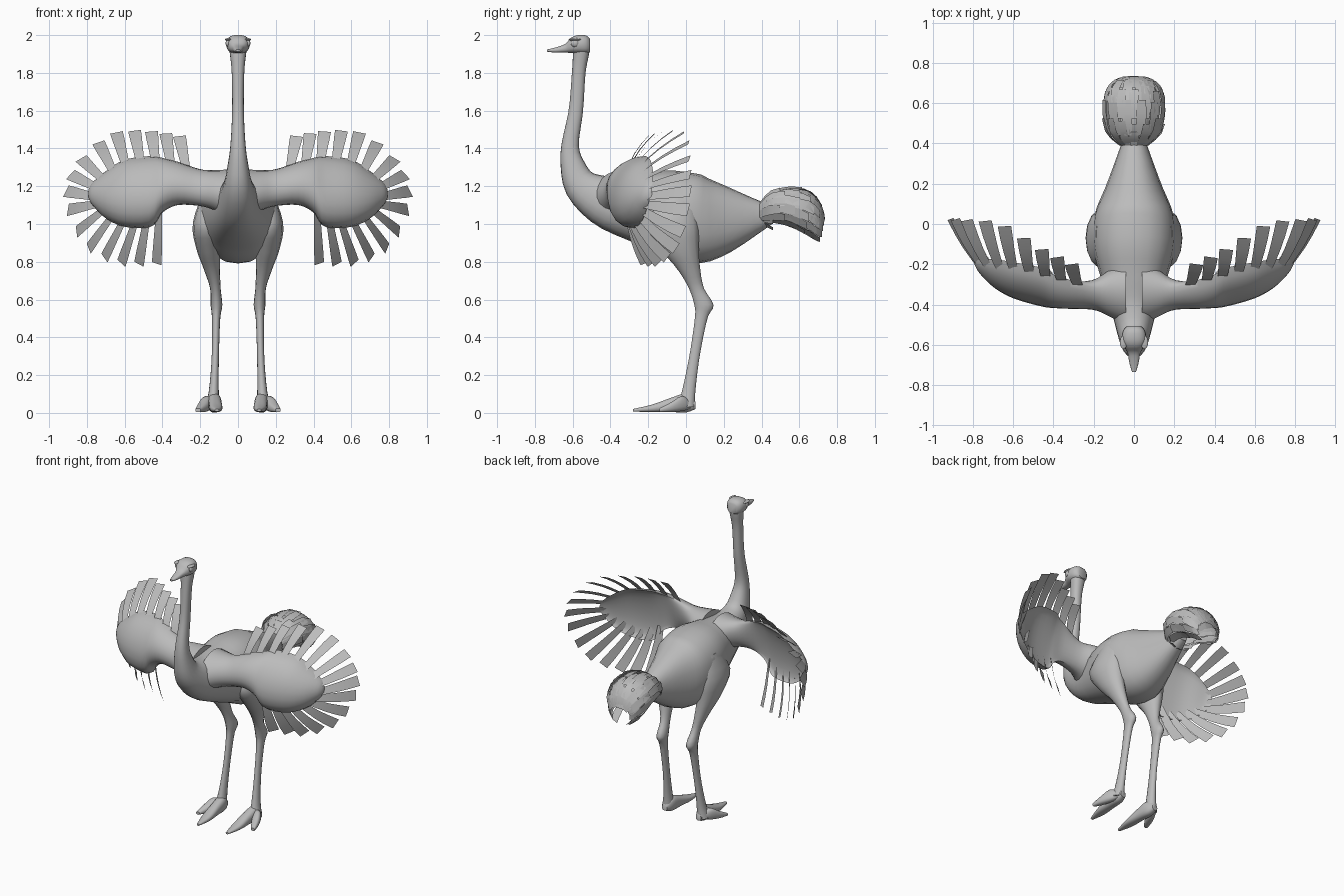
import bpy, bmesh, math, random
from mathutils import Vector, Matrix

random.seed(4)
if "Cube" in bpy.data.objects:
    bpy.data.objects.remove(bpy.data.objects["Cube"])

# One plain grey for the whole bird
grey = bpy.data.materials.new("plain grey")
grey.use_nodes = True
tone = (0.5, 0.5, 0.5, 1)
grey.diffuse_color = tone
grey.node_tree.nodes["Principled BSDF"].inputs["Base Color"].default_value = tone


def spline(points, count):
    """Sample a smooth curve through tuples of any length."""
    pts = [Vector(p) for p in points]
    pts = [2 * pts[0] - pts[1]] + pts + [2 * pts[-1] - pts[-2]]
    spans = len(pts) - 3
    out = []
    for i in range(count):
        u = i / (count - 1) * spans
        k = min(int(u), spans - 1)
        t = u - k
        a, b, c, d = pts[k:k + 4]
        out.append(b + (c - a) * (t / 2) + (2 * a - 5 * b + 4 * c - d) * (t * t / 2)
                   + (3 * b - a - 3 * c + d) * (t ** 3 / 2))
    return out


def finish(name, bm, mirrored=False):
    mesh = bpy.data.meshes.new(name)
    bm.to_mesh(mesh)
    bm.free()
    mesh.materials.append(grey)
    obj = bpy.data.objects.new(name, mesh)
    bpy.context.collection.objects.link(obj)
    bpy.ops.object.select_all(action="DESELECT")
    obj.select_set(True)
    bpy.context.view_layer.objects.active = obj
    bpy.ops.object.shade_smooth_by_angle(angle=math.radians(50))
    if mirrored:
        obj.modifiers.new("Mirror", "MIRROR").use_mirror_merge = False


def oval(centre, side, up, n=18, power=1):
    """Ring of points; a power below one makes it boxier."""
    def shape(v):
        return math.copysign(abs(v) ** power, v)
    steps = [2 * math.pi * i / n for i in range(n)]
    return [Vector(centre) + Vector(side) * shape(math.cos(a)) + Vector(up) * shape(math.sin(a))
            for a in steps]


def loft(name, rings, mirrored=False):
    bm = bmesh.new()
    loops = [[bm.verts.new(p) for p in ring] for ring in rings]
    n = len(loops[0])
    for a, b in zip(loops, loops[1:]):
        for i in range(n):
            j = (i + 1) % n
            bm.faces.new((a[i], a[j], b[j], b[i]))
    bm.faces.new(loops[0])
    bm.faces.new(loops[-1])
    bmesh.ops.recalc_face_normals(bm, faces=bm.faces)
    finish(name, bm, mirrored)


def strip(bm, path, across, widths, facing):
    """Add one flat feather blade along a path."""
    rows = [[bm.verts.new(p - across * w), bm.verts.new(p + across * w)]
            for p, w in zip(path, widths)]
    for a, b in zip(rows, rows[1:]):
        face = bm.faces.new((a[0], a[1], b[1], b[0]))
        face.normal_update()
        if face.normal.dot(facing) < 0:
            face.normal_flip()


# Neck and body, one tube: y, z, half depth, half width
trunk = spline([(-.55, 1.96, .042, .05), (-.556, 1.9, .042, .043), (-.568, 1.8, .036, .033),
                (-.583, 1.6, .038, .031), (-.613, 1.42, .046, .04), (-.6, 1.31, .065, .055),
                (-.55, 1.2, .095, .078), (-.42, 1.12, .14, .115), (-.25, 1.085, .185, .17),
                (-.1, 1.065, .222, .205), (.05, 1.025, .237, .195), (.2, 1.025, .187, .135),
                (.4, 1.045, .078, .062), (.47, 1.06, .04, .04)], 43)
rings = []
for i, (y, z, depth, width) in enumerate(trunk):
    before, after = trunk[max(i - 1, 0)], trunk[min(i + 1, len(trunk) - 1)]
    along = Vector((0, after[0] - before[0], after[1] - before[1])).normalized()
    rings.append(oval((0, y, z), (width, 0, 0), Vector((0, -along.z, along.y)) * depth, 20, .88))
loft("body_and_neck", rings)


def along_y(name, x, stations, count, mirrored=False, drift=0):
    """Tube running front to back from y, z, half height, half width."""
    data = spline(stations, count)
    loft(name, [oval((x + drift * i / count, y, z), (w, 0, 0), (0, 0, h), 18, .8)
                for i, (y, z, h, w) in enumerate(data)], mirrored)


# Head with flat beak
along_y("head", 0, [(-.507, 1.945, .035, .035), (-.53, 1.95, .049, .055),
                    (-.575, 1.951, .049, .062), (-.61, 1.945, .04, .05),
                    (-.64, 1.93, .023, .032), (-.69, 1.921, .014, .023),
                    (-.735, 1.918, .006, .01)], 19)

# Eyes under brow ridges
for name, size, place in (("eye", (.012, .022, .02), (.054, -.588, 1.957)),
                          ("brow", (.018, .034, .007), (.052, -.588, 1.977))):
    bm = bmesh.new()
    bmesh.ops.create_uvsphere(bm, u_segments=14, v_segments=8, radius=1)
    bmesh.ops.scale(bm, vec=size, verts=bm.verts)
    bmesh.ops.translate(bm, vec=place, verts=bm.verts)
    finish(name, bm, True)

# Legs from thigh to foot: x, y, z, half depth, half width
leg = spline([(.14, -.05, 1.16, .09, .05), (.162, -.075, 1.0, .145, .078),
              (.157, -.035, .87, .105, .064), (.138, .015, .76, .062, .043),
              (.12, .055, .66, .041, .028), (.114, .095, .57, .052, .031),
              (.116, .08, .5, .034, .022), (.12, .045, .3, .028, .019),
              (.128, .015, .12, .036, .026), (.135, 0, .03, .048, .04)], 30)
loft("leg", [oval((x, y, z), (w, 0, 0), (0, d, 0), 14) for x, y, z, d, w in leg], True)

# Two toes on each foot
along_y("long_toe", .13, [(.05, .04, .02, .02), (0, .052, .05, .035), (-.08, .042, .038, .035),
                          (-.18, .024, .02, .033), (-.28, .014, .007, .01)], 14, True, -.02)
along_y("outer_toe", .14, [(.03, .04, .015, .015), (-.02, .05, .04, .028),
                           (-.08, .03, .026, .028), (-.14, .014, .01, .014)], 10, True, .08)

# Cupped wings: x, top, bottom, rim y, front y, back y
wing = spline([(.04, 1.29, 1.02, -.35, -.5, -.2), (.12, 1.285, 1.07, -.34, -.46, -.23),
               (.2, 1.29, 1.095, -.335, -.425, -.28), (.32, 1.33, 1.1, -.3, -.42, -.3),
               (.4, 1.35, 1.06, -.28, -.415, -.3), (.46, 1.36, .985, -.255, -.405, -.3),
               (.6, 1.34, .985, -.225, -.365, -.275), (.7, 1.28, 1.03, -.2, -.31, -.235),
               (.77, 1.22, 1.1, -.19, -.24, -.205), (.792, 1.18, 1.14, -.185, -.2, -.18)], 31)
rings = []
for x, top, bottom, rim, front, back in wing:
    ring = []
    for i in range(20):
        a = 2 * math.pi * i / 20
        bulge = (front - rim) if math.sin(a) > 0 else (back - rim)
        lean = .2 * (top - bottom) / 2 * math.cos(a)
        ring.append(Vector((x, rim + lean + bulge * abs(math.sin(a)),
                            (top + bottom) / 2 + (top - bottom) / 2 * math.cos(a))))
    rings.append(ring)
loft("wing", rings, True)

# Wing feathers fanned around the rim, rooted behind it
count = 16
roots = spline([(.28, -.29, 1.32), (.45, -.25, 1.345), (.62, -.21, 1.32), (.75, -.19, 1.23),
                (.775, -.19, 1.12), (.69, -.22, 1.04), (.56, -.27, .99), (.42, -.3, 1.03)], count)
tips = spline([(.31, -.2, 1.465), (.47, -.12, 1.49), (.67, 0, 1.475), (.86, .02, 1.31),
               (.91, .02, 1.12), (.81, -.04, .89), (.63, -.14, .795), (.43, -.22, .79)], count)
bm = bmesh.new()
for i, (root, tip) in enumerate(zip(roots, tips)):
    axis = (tip - root).normalized()
    root = root - axis * .06
    across = tips[min(i + 1, count - 1)] - tips[max(i - 1, 0)]
    across = (across - axis * across.dot(axis)).normalized()
    across = Matrix.Rotation(math.radians(-22), 3, axis) @ across
    outward = Vector((axis.x, -.5, axis.z)) * .015
    path = [root.lerp(tip, t) + outward * math.sin(math.pi * t) for t in (0, .25, .5, .75, 1)]
    strip(bm, path, across, (.02, .024, .028, .032, .034), Vector((-axis.x, 1, -axis.z)))
finish("wing_feathers", bm, True)

# Rounded tail of overlapping feather rows: y, z, half width, half height
dome = spline([(.39, 1.06, .07, .05), (.45, 1.09, .13, .08), (.55, 1.09, .15, .1),
               (.65, 1.055, .142, .118), (.71, 1.01, .1, .1), (.735, .99, .045, .05)], 41)


def dome_point(v, angle, scale):
    y, z, w, h = dome[max(0, min(40, round(v * 40)))]
    return Vector((w * scale * math.sin(angle), y, z + h * scale * math.cos(angle)))


bm = bmesh.new()
for layer, spread in ((1, 150), (.75, 100)):
    for row in range(5):
        tiles = 13 - row % 2
        for i in range(tiles):
            turn = 2 * i / (tiles - 1) - 1
            angle = math.radians(spread) * turn
            reach = 1 - .2 * turn * turn
            start = row * .17 * reach
            end = min(reach, start + .32 + random.uniform(-.04, .04))
            lift = layer + random.uniform(-.05, .03)
            path = [dome_point(start + (end - start) * t, angle, lift + .06 * t)
                    for t in (0, .33, .67, 1)]
            across = Vector((math.cos(angle), 0, -math.sin(angle)))
            strip(bm, path, across, (.018, .024, .026, .022),
                  Vector((math.sin(angle), .3, math.cos(angle))))
# Short ruff where the tail leaves the body
for i in range(12):
    angle = math.tau * i / 12
    out = Vector((math.sin(angle), 0, math.cos(angle)))
    root = Vector((0, .39, 1.06)) + out * .06
    path = [root, root + Vector((0, .04, 0)) + out * .02, root + Vector((0, .07, .01)) + out * .05]
    strip(bm, path, Vector((out.z, 0, -out.x)), (.014, .018, .016), out)
finish("tail_feathers", bm)
